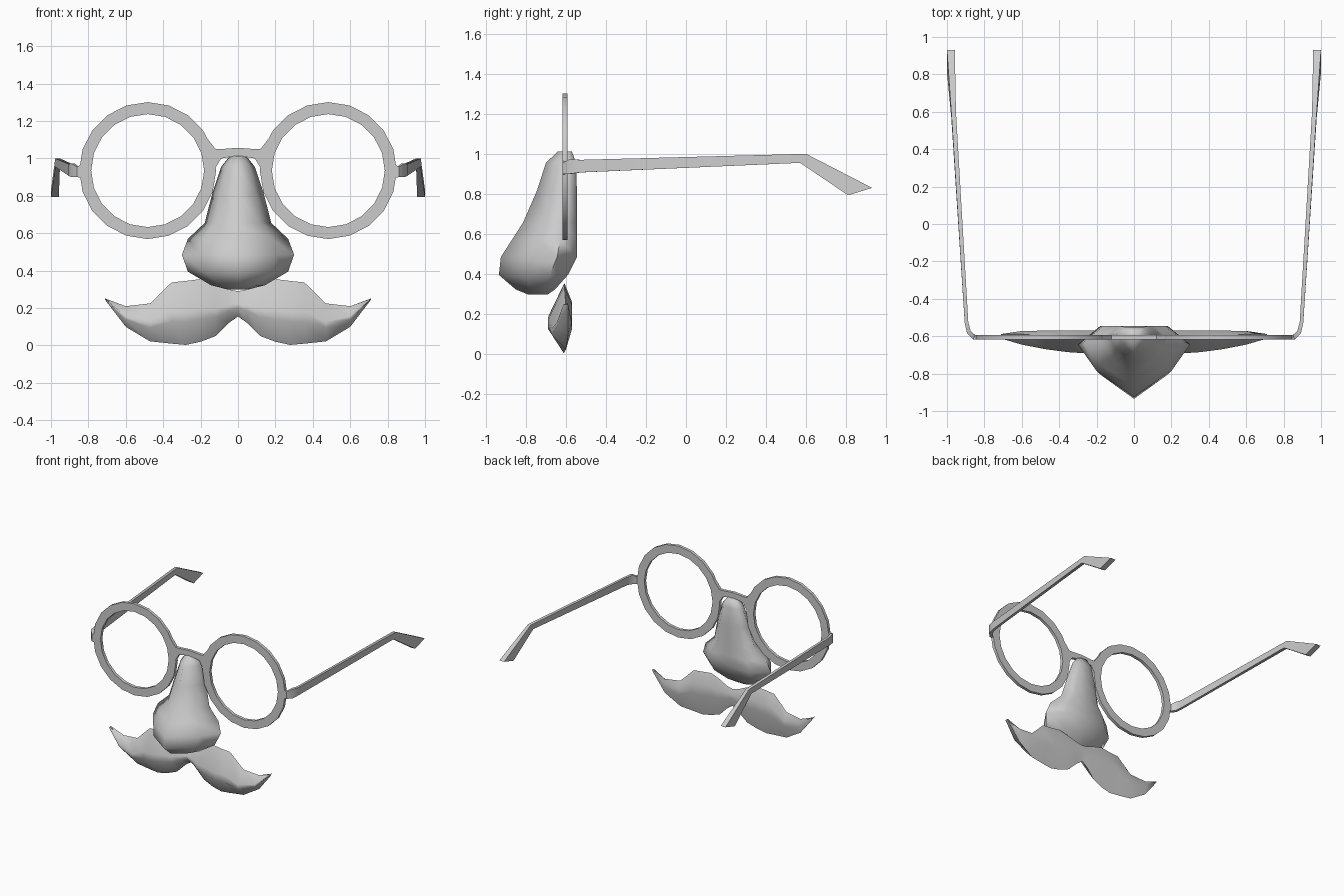
import bpy, bmesh
from math import sin, cos, pi, radians

if "Cube" in bpy.data.objects:
    bpy.data.objects.remove(bpy.data.objects["Cube"])


def loft(name, rings, closed=False, angle=40, mirror=False):
    """Skin a list of equal-length point rings; cap the ends unless closed."""
    bm = bmesh.new()
    vs = [[bm.verts.new(p) for p in r] for r in rings]
    n, m = len(vs), len(vs[0])
    for i in range(n if closed else n - 1):
        a, b = vs[i], vs[(i + 1) % n]
        for j in range(m):
            k = (j + 1) % m
            bm.faces.new((a[j], a[k], b[k], b[j]))
    if not closed:
        bm.faces.new(vs[0])
        bm.faces.new(vs[-1][::-1])
    bmesh.ops.remove_doubles(bm, verts=bm.verts, dist=0.0005)
    bmesh.ops.recalc_face_normals(bm, faces=bm.faces)
    me = bpy.data.meshes.new(name)
    bm.to_mesh(me)
    bm.free()
    ob = bpy.data.objects.new(name, me)
    bpy.context.collection.objects.link(ob)
    if mirror:
        ob.modifiers.new("mirror", 'MIRROR').use_mirror_merge = False
    bpy.ops.object.select_all(action='DESELECT')
    ob.select_set(True)
    bpy.context.view_layer.objects.active = ob
    bpy.ops.object.shade_smooth_by_angle(angle=radians(angle))
    return ob


YF, YB = -0.617, -0.593   # front and back of the flat frame

# Round rims, 20 sides
rim = []
for i in range(20):
    a = 2 * pi * i / 20
    rim.append([(0.483 + r * cos(a), y, 0.935 + r * sin(a))
                for r, y in ((0.366, YF), (0.366, YB), (0.302, YB), (0.302, YF))])
loft("rim", rim, closed=True, mirror=True)

# Bridge flaring into both rims
half = [(0.19, 1.14, 1.0), (0.12, 1.05, 0.95), (0.09, 1.05, 1.0)]
bridge = [(-x, t, b) for x, t, b in half] + [(0, 1.057, 1.015)] + half[::-1]
loft("bridge", [[(x, YF, t), (x, YB, t), (x, YB, b), (x, YF, b)] for x, t, b in bridge])

# Temple arms: outer x,y / inner x,y / top z / bottom z / y shift of the bottom
arm = [(0.82, YF, 0.82, YB, 0.98, 0.895, 0),
       (0.86, YF, 0.85, YB, 0.955, 0.90, 0),
       (0.893, -0.583, 0.873, -0.572, 0.973, 0.90, 0),
       (0.905, -0.53, 0.886, -0.525, 0.97, 0.907, 0),
       (0.977, 0.60, 0.952, 0.60, 1.0, 0.955, -0.03),
       (1.0, 0.93, 0.958, 0.93, 0.83, 0.793, -0.12)]
loft("temple_arm", [[(xo, yo, t), (xi, yi, t), (xi, yi + d, b), (xo, yo + d, b)]
                    for xo, yo, xi, yi, t, b, d in arm], mirror=True)

# Nose: z, half width, front y, back y
nose = []
for z, w, f, b in [(1.012, 0.045, -0.64, -0.57), (0.955, 0.09, -0.70, -0.55),
                   (0.815, 0.137, -0.745, -0.545), (0.655, 0.178, -0.815, -0.545),
                   (0.57, 0.268, -0.87, -0.545), (0.485, 0.30, -0.925, -0.545),
                   (0.395, 0.268, -0.935, -0.59), (0.322, 0.145, -0.85, -0.655),
                   (0.298, 0.05, -0.79, -0.69)]:
    s = b + (f - b) * 0.26
    m = b + (f - b) * 0.62
    side = [(0.68 * w, m, z), (w, s, z), (0.6 * w, b, z)]
    nose.append([(0, f, z)] + side + [(0, b, z)] + [(-x, y, q) for x, y, q in side[::-1]])
loft("nose", nose, angle=75)

# Moustache: x, top z, bottom z, front y, back y
half = [(0.712, 0.252, 0.246, -0.612, -0.605), (0.60, 0.21, 0.10, -0.645, -0.572),
        (0.47, 0.225, 0.022, -0.67, -0.57), (0.355, 0.337, 0.01, -0.685, -0.57),
        (0.28, 0.345, 0.003, -0.69, -0.57), (0.20, 0.355, 0.02, -0.685, -0.57),
        (0.12, 0.33, 0.05, -0.67, -0.57), (0.05, 0.30, 0.12, -0.65, -0.57)]
rows = [(-h[0],) + h[1:] for h in half] + [(0, 0.29, 0.155, -0.645, -0.57)] + half[::-1]
tache = []
for x, t, b, f, k in rows:
    mid = (f + k) / 2 + 0.02
    tache.append([(x, mid, t), (x, f, b + (t - b) * 0.52), (x, f, b + (t - b) * 0.36),
                  (x, mid, b), (x, k, b + (t - b) * 0.5), (x, k, b + (t - b) * 0.72)])
loft("moustache", tache, angle=75)
